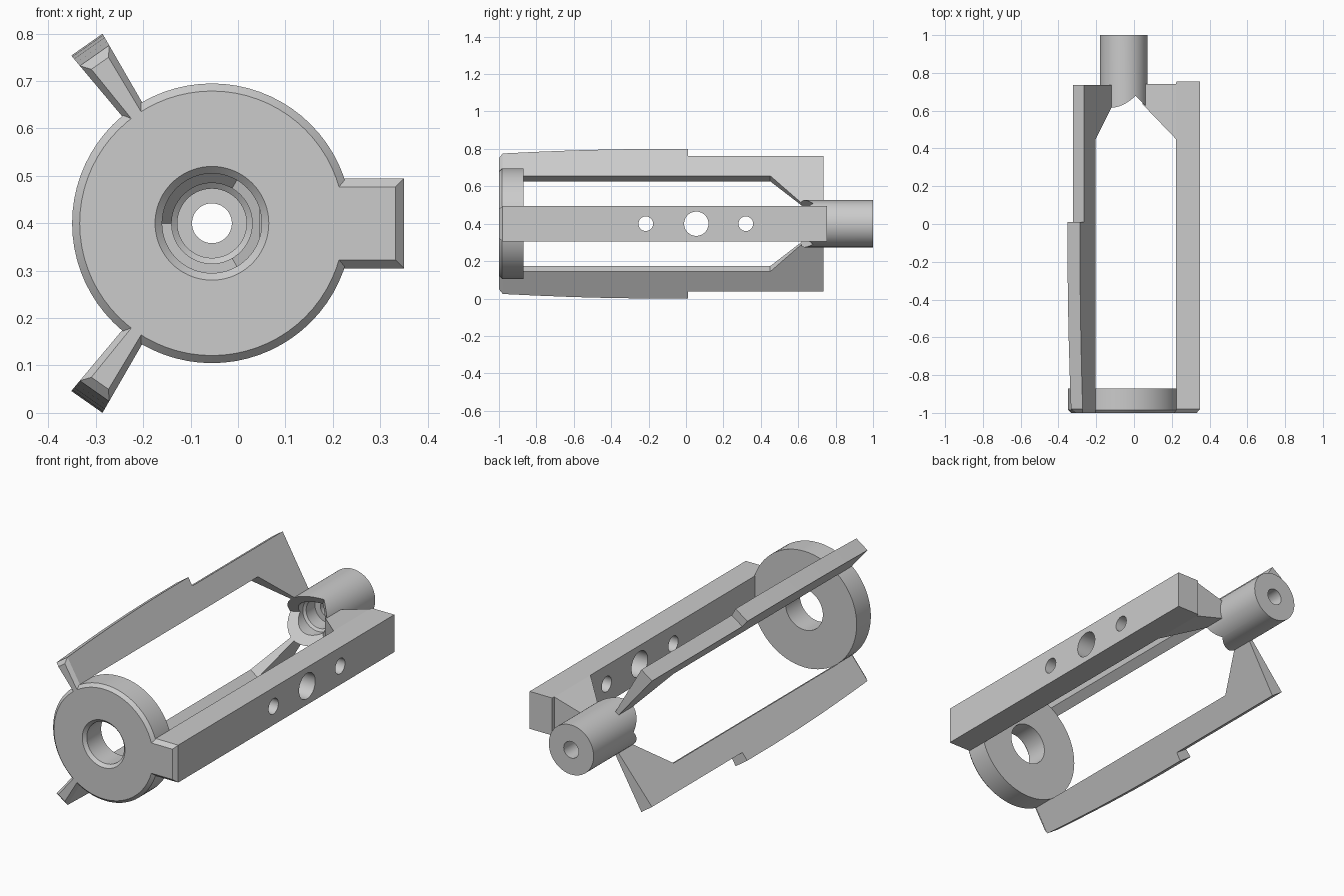
import bpy, bmesh, math
from mathutils import Vector, Matrix

cube = bpy.data.objects.get("Cube")
if cube:
    bpy.data.objects.remove(cube, do_unlink=True)

AXIS = Vector((-0.055, 0, 0.40))   # long axis of the frame, along y
grey = bpy.data.materials.new("plain_grey")
grey.use_nodes = True
grey.diffuse_color = (0.6, 0.6, 0.6, 1)
grey.node_tree.nodes["Principled BSDF"].inputs["Base Color"].default_value = (0.6, 0.6, 0.6, 1)


def finish(name, bm):
    bmesh.ops.recalc_face_normals(bm, faces=bm.faces)
    mesh = bpy.data.meshes.new(name)
    bm.to_mesh(mesh)
    bm.free()
    mesh.materials.append(grey)
    ob = bpy.data.objects.new(name, mesh)
    bpy.context.collection.objects.link(ob)
    return ob


def activate(ob):
    bpy.ops.object.select_all(action='DESELECT')
    ob.select_set(True)
    bpy.context.view_layer.objects.active = ob


def smooth(ob):
    activate(ob)
    bpy.ops.object.shade_smooth_by_angle(angle=math.radians(30))


def cut(ob, cutter):
    cutter.hide_render = True
    mod = ob.modifiers.new("cut", 'BOOLEAN')
    mod.operation = 'DIFFERENCE'
    mod.solver = 'EXACT'
    mod.object = cutter
    activate(ob)
    bpy.ops.object.modifier_apply(modifier=mod.name)
    bpy.data.objects.remove(cutter, do_unlink=True)


def lathe(name, profile, steps=72):
    """Closed (y, radius) profile turned around the long axis."""
    bm = bmesh.new()
    rings = []
    for i in range(steps):
        a = math.tau * i / steps
        rings.append([bm.verts.new(AXIS + Vector((r * math.cos(a), y, r * math.sin(a))))
                      for y, r in profile])
    n = len(profile)
    for i in range(steps):
        p, q = rings[i], rings[(i + 1) % steps]
        for j in range(n):
            k = (j + 1) % n
            bm.faces.new((p[j], p[k], q[k], q[j]))
    return finish(name, bm)


def radial_arm(name, degrees, profiles):
    """Slabs from (y, radius, half width) outlines, standing out at an angle."""
    a = math.radians(degrees)
    out = Vector((math.cos(a), 0, math.sin(a)))
    side = Vector((-math.sin(a), 0, math.cos(a)))
    bm = bmesh.new()
    for outline in profiles:
        left, right = [[bm.verts.new(AXIS + Vector((0, y, 0)) + out * r + side * w * s)
                        for y, r, w in outline] for s in (-1, 1)]
        bm.faces.new(left)
        bm.faces.new(right[::-1])
        n = len(outline)
        for j in range(n):
            k = (j + 1) % n
            bm.faces.new((left[j], left[k], right[k], right[j]))
    return finish(name, bm)


# Front ring with chamfered rim and bore
ring = lathe("front_ring", [(-1, 0.12), (-1, 0.279), (-0.984, 0.295), (-0.87, 0.295),
                            (-0.87, 0.105), (-0.985, 0.105)])
smooth(ring)

# Rear socket: stepped bore, mouth cut by a three-sided pyramid
socket = lathe("rear_socket", [(0.58, 0.085), (0.58, 0.126), (1, 0.126), (1, 0.042),
                               (0.8, 0.042), (0.8, 0.073), (0.73, 0.073), (0.72, 0.085)])
bm = bmesh.new()
base = [bm.verts.new(AXIS + Vector((0.5 * math.cos(a), 0.492, 0.5 * math.sin(a))))
        for a in (math.pi / 3, math.pi, -math.pi / 3)]
tip = bm.verts.new(AXIS + Vector((0, 0.742, 0)))
bm.faces.new(base)
for i in range(3):
    bm.faces.new((base[i], base[(i + 1) % 3], tip))
cut(socket, finish("mouth_cutter", bm))
smooth(socket)

# Two thin wedge fins, bowed at the front half and stepped behind it
body = [(-0.98, 0.27), (-0.98, 0.432), (-0.8, 0.442), (-0.6, 0.451), (-0.4, 0.457),
        (-0.2, 0.46), (0.01, 0.46), (0.01, 0.416), (0.735, 0.416), (0.735, 0.1),
        (0.645, 0.1), (0.45, 0.295), (-0.87, 0.295), (-0.87, 0.27)]
spread = math.tan(math.radians(5))
fin = [(y, r, r * spread) for y, r in body]
fin_nose = [(-1, 0.27, 0.012), (-1, 0.412, 0.022),
            (-0.98, 0.432, 0.432 * spread), (-0.98, 0.27, 0.27 * spread)]
for name, angle in (("upper_fin", 125), ("lower_fin", -125)):
    radial_arm(name, angle, [fin, fin_nose])

# Wide side bar with chamfered nose
W = 0.095
bar = radial_arm("side_bar", 0, [[(y, r, W) for y, r in (
    (-0.98, 0.26), (-0.98, 0.405), (0.755, 0.405), (0.755, 0.28),
    (0.74, 0.277), (-0.87, 0.277), (-0.87, 0.26))]])
radial_arm("side_bar_nose", 0, [[(-1, 0.26, 0.077), (-1, 0.387, 0.077),
                                 (-0.98, 0.405, W), (-0.98, 0.26, W)]])

# Three cross holes through the bar
for y, r in ((-0.215, 0.039), (0.055, 0.065), (0.32, 0.039)):
    bm = bmesh.new()
    bmesh.ops.create_cone(bm, cap_ends=True, segments=48, radius1=r, radius2=r, depth=0.4,
                          matrix=Matrix.Translation((0.29, y, AXIS.z))
                          @ Matrix.Rotation(math.pi / 2, 4, 'Y'))
    cut(bar, finish("hole_cutter", bm))
smooth(bar)

# Tapered web joining the bar to the socket
radial_arm("bar_web", 0, [[(0.45, 0.277, W), (0.74, 0.277, W),
                           (0.74, 0.1, 0.045), (0.634, 0.1, 0.045)]])
